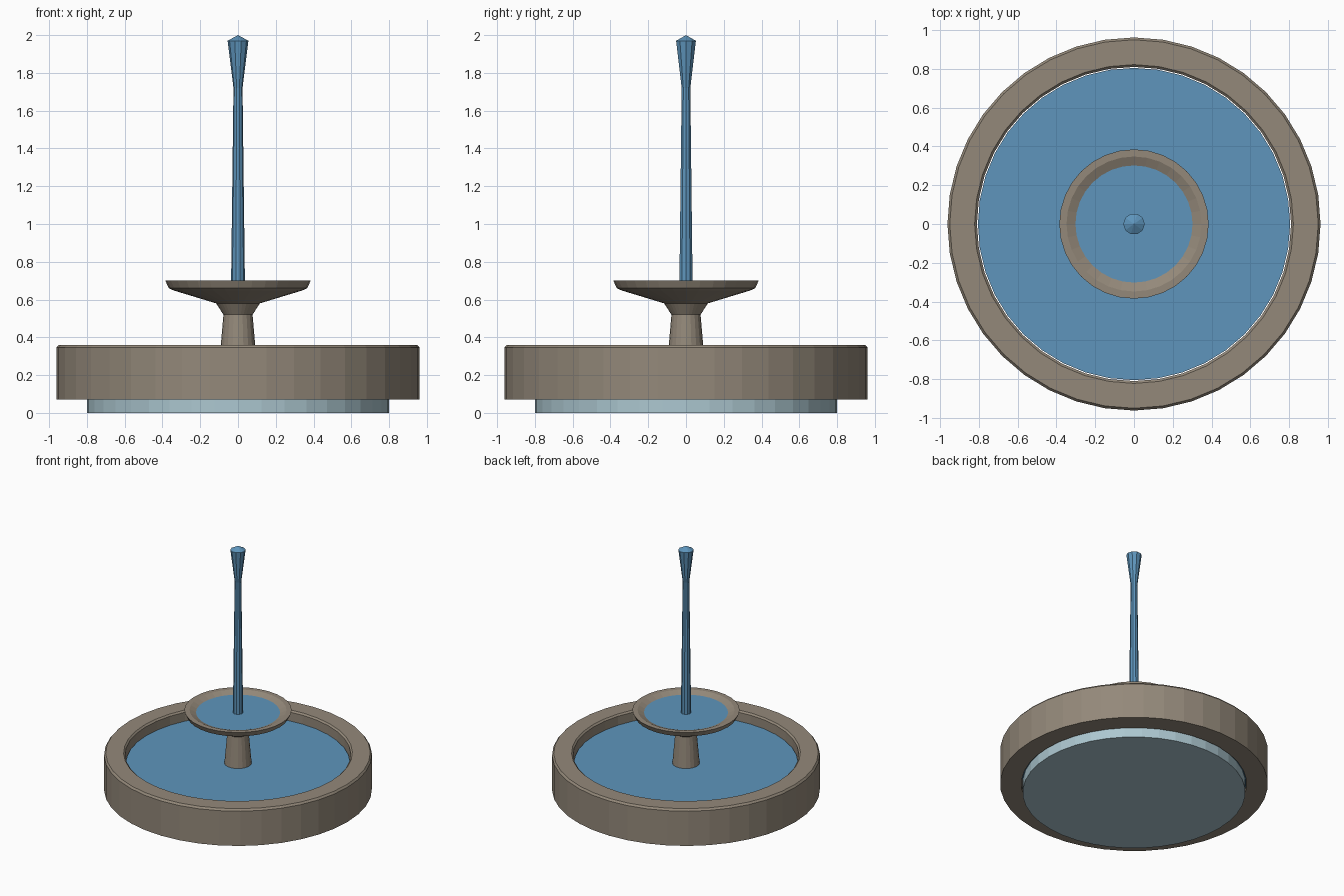
import bpy, bmesh, math

if "Cube" in bpy.data.objects:
    bpy.data.objects.remove(bpy.data.objects["Cube"])


def material(name, rgb):
    # sRGB 0-255 to linear
    lin = [((c / 255 + 0.055) / 1.055) ** 2.4 for c in rgb]
    m = bpy.data.materials.new(name)
    m.diffuse_color = (*lin, 1)
    m.use_nodes = True
    m.node_tree.nodes["Principled BSDF"].inputs["Base Color"].default_value = m.diffuse_color
    return m


stone = material("stone", (148, 137, 122))
water = material("water", (94, 149, 188))
pale = material("pale_blue", (172, 199, 208))


def lathe(name, profile, sides, mat, closed=False):
    """Spin (radius, z) points around z; radius 0 makes a pole."""
    bm = bmesh.new()
    rings = []
    for r, z in profile:
        if r == 0:
            rings.append([bm.verts.new((0, 0, z))] * sides)
        else:
            rings.append([bm.verts.new((r * math.cos(2 * math.pi * i / sides),
                                        r * math.sin(2 * math.pi * i / sides), z))
                          for i in range(sides)])
    pairs = list(zip(rings, rings[1:]))
    if closed:
        pairs.append((rings[-1], rings[0]))
    for a, b in pairs:
        for i in range(sides):
            j = (i + 1) % sides
            quad = list(dict.fromkeys((a[i], a[j], b[j], b[i])))
            if len(quad) > 2:
                bm.faces.new(quad)
    bmesh.ops.recalc_face_normals(bm, faces=bm.faces)
    me = bpy.data.meshes.new(name)
    bm.to_mesh(me)
    bm.free()
    me.materials.append(mat)
    ob = bpy.data.objects.new(name, me)
    bpy.context.collection.objects.link(ob)
    return ob


# Pale plinth under the basin
lathe("base_disc", [(0, 0), (0.80, 0), (0.80, 0.08), (0, 0.08)], 40, pale)

# Basin ring with small bevels on the rim
lathe("basin_ring", [(0.81, 0.07), (0.962, 0.07), (0.962, 0.345), (0.95, 0.36),
                     (0.822, 0.36), (0.81, 0.348)], 40, stone, closed=True)

# Water filling the basin
lathe("basin_water", [(0, 0.08), (0.805, 0.08), (0.805, 0.28), (0, 0.28)], 40, water)

# Tapered column
lathe("column", [(0, 0.20), (0.105, 0.20), (0.077, 0.52), (0, 0.52)], 20, stone)

# Upper bowl with flared neck and lip
lathe("upper_bowl", [(0, 0.52), (0.077, 0.52), (0.116, 0.58), (0.34, 0.648),
                     (0.366, 0.66), (0.385, 0.70), (0.348, 0.70), (0.27, 0.665),
                     (0, 0.64)], 32, stone)

# Water in the bowl
lathe("bowl_water", [(0, 0.66), (0.25, 0.665), (0.302, 0.68), (0, 0.68)], 32, water)

# Water jet with widened tip
lathe("water_jet", [(0, 0.66), (0.037, 0.66), (0.024, 1.72), (0.055, 1.97), (0, 2.0)],
      10, water)
